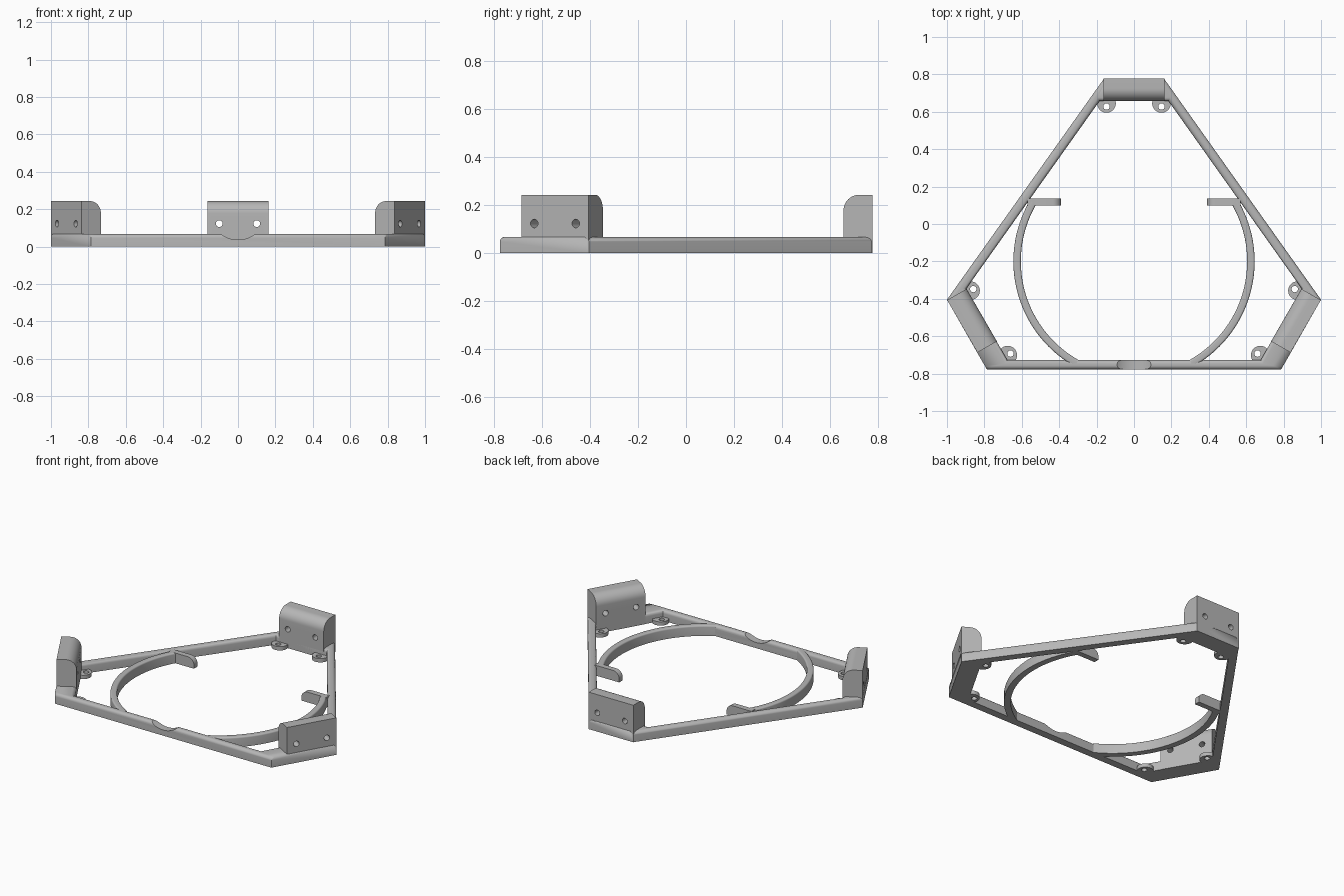
import bpy, bmesh
from math import sin, cos, pi, asin, radians
from mathutils import Matrix, Vector
from mathutils.geometry import intersect_line_line_2d, intersect_line_line

cube = bpy.data.objects.get("Cube")
if cube:
    bpy.data.objects.remove(cube, do_unlink=True)

grey = bpy.data.materials.new("plain grey")
grey.use_nodes = True
grey.diffuse_color = (0.47, 0.47, 0.47, 1)
grey.node_tree.nodes["Principled BSDF"].inputs["Base Color"].default_value = grey.diffuse_color

BAR_H, BAR_W = 0.067, 0.05
BLOCK_T, BLOCK_H, BLOCK_L = 0.12, 0.243, 0.324


def finish(name, bm, matrix=Matrix()):
    bmesh.ops.recalc_face_normals(bm, faces=bm.faces[:])
    mesh = bpy.data.meshes.new(name)
    bm.to_mesh(mesh)
    bm.free()
    mesh.materials.append(grey)
    ob = bpy.data.objects.new(name, mesh)
    bpy.context.collection.objects.link(ob)
    ob.matrix_world = matrix
    return ob


def activate(ob):
    bpy.ops.object.select_all(action='DESELECT')
    ob.select_set(True)
    bpy.context.view_layer.objects.active = ob


def smooth(ob):
    activate(ob)
    bpy.ops.object.shade_smooth_by_angle(angle=radians(35))


def cylinder(name, radius, depth, matrix, segments=32):
    bm = bmesh.new()
    bmesh.ops.create_cone(bm, cap_ends=True, segments=segments, radius1=radius,
                          radius2=radius, depth=depth)
    return finish(name, bm, matrix)


def cut(ob, cutters):
    for c in cutters:
        c.hide_render = True
        mod = ob.modifiers.new("cut", 'BOOLEAN')
        mod.operation, mod.solver, mod.object = 'DIFFERENCE', 'EXACT', c
        activate(ob)
        bpy.ops.object.modifier_apply(modifier=mod.name)
        bpy.data.objects.remove(c, do_unlink=True)


def extrude(name, points, direction, matrix=Matrix()):
    bm = bmesh.new()
    face = bm.faces.new([bm.verts.new(p) for p in points])
    new = bmesh.ops.extrude_face_region(bm, geom=[face])["geom"]
    bmesh.ops.translate(bm, vec=direction,
                        verts=[v for v in new if isinstance(v, bmesh.types.BMVert)])
    return finish(name, bm, matrix)


def arc(cx, cz, r, a0, a1, n):
    return [(cx + r * cos(a0 + (a1 - a0) * i / n), cz + r * sin(a0 + (a1 - a0) * i / n))
            for i in range(n + 1)]


def loop_ring(inner, outer, closed, height, bevel, skip=()):
    """Solid strip between two outlines with rounded long top edges."""
    bm = bmesh.new()
    n = len(outer)
    rows = [[bm.verts.new((p[0], p[1], z)) for p in line]
            for line, z in ((outer, 0), (outer, height), (inner, height), (inner, 0))]
    for i in range(n if closed else n - 1):
        j = (i + 1) % n
        for a, b in zip(rows, rows[1:] + rows[:1]):
            bm.faces.new((a[i], a[j], b[j], b[i]))
    if not closed:
        for k in (0, -1):
            bm.faces.new([r[k] for r in rows])
    edges = [bm.edges.get((rows[k][i], rows[k][(i + 1) % n])) for k in (1, 2)
             for i in range(n if closed else n - 1) if not (k == 1 and i in skip)]
    bmesh.ops.recalc_face_normals(bm, faces=bm.faces[:])
    bmesh.ops.bevel(bm, geom=edges, offset=bevel, segments=5, profile=0.5, affect='EDGES')
    return bm


# Six-sided base frame: thick under the blocks, thin between them
right = [(0.16, 0.778), (1.0, -0.405), (0.787, -0.777)]
outer = [Vector(p) for p in right + [(-x, y) for x, y in reversed(right)]]
widths = [BAR_W, BLOCK_T, BAR_W, BLOCK_T, BAR_W, BLOCK_T]
lines = []
for i, w in enumerate(widths):
    a, b = outer[i], outer[(i + 1) % 6]
    d = (b - a).normalized()
    inward = Vector((d.y, -d.x)) * w
    lines.append(((a + inward).to_3d(), (b + inward).to_3d()))
inner = [intersect_line_line(*lines[i - 1], *lines[i])[0].to_2d() for i in range(6)]
frame = finish("base_frame", loop_ring(inner, outer, True, BAR_H, 0.02, skip=(1, 3, 5)))

# Shallow round notch in the front bar
turn = Matrix.Rotation(pi / 2, 4, 'X')
cut(frame, [cylinder("notch_cutter", 0.15, 0.3,
                     Matrix.Translation((0, -0.75, 0.187)) @ turn, 96)])
smooth(frame)

# Mounting blocks with two bolt holes, and their small drilled tabs
sites = [("back", (0, 0.778, 0), 0, (-0.147, 0.147)),
         ("left", (0.918, -0.547, 0), -120, (-0.143, 0.255)),
         ("right", (-0.918, -0.547, 0), 120, (0.143, -0.255))]
r = 0.065
profile = [(0, 0), (-BLOCK_T, 0)]
profile += arc(r - BLOCK_T, BLOCK_H - r, r, pi, pi / 2, 12) + [(0, BLOCK_H)]
for side, pos, angle, tabs in sites:
    m = Matrix.Translation(pos) @ Matrix.Rotation(radians(angle), 4, 'Z')
    block = extrude(side + "_block", [(-BLOCK_L / 2, y, z) for y, z in profile],
                    (BLOCK_L, 0, 0), m)
    cut(block, [cylinder("bolt_cutter", 0.018, 0.5,
                         m @ Matrix.Translation((x, 0, 0.123)) @ turn) for x in (-0.1, 0.1)])
    smooth(block)
    for k, x in enumerate(tabs):
        tab = cylinder(f"{side}_tab_{k + 1}", 0.05, 0.025,
                       m @ Matrix.Translation((x, -0.133, 0.0125)))
        cut(tab, [cylinder("tab_cutter", 0.017, 0.2, m @ Matrix.Translation((x, -0.15, 0)))])
        smooth(tab)

# Curved cradle arms and the hooks at their ends
for side, s in (("left", 1), ("right", -1)):
    a0, a1 = asin(-0.545 / 0.625), asin(0.315 / 0.625)
    lines = [[(s * x, y) for x, y in arc(0, -0.2, rad, a0, a1, 40)] for rad in (0.605, 0.645)]
    smooth(finish(side + "_arm", loop_ring(*lines, False, BAR_H, 0.01)))
    tip = [(0.57, 0), (0.39, 0)] + arc(0.435, BAR_H - 0.045, 0.045, pi, pi / 2, 8)
    tip.append((0.57, BAR_H))
    smooth(extrude(side + "_hook", [(s * x, 0.1, z) for x, z in tip], (0, 0.036, 0)))
